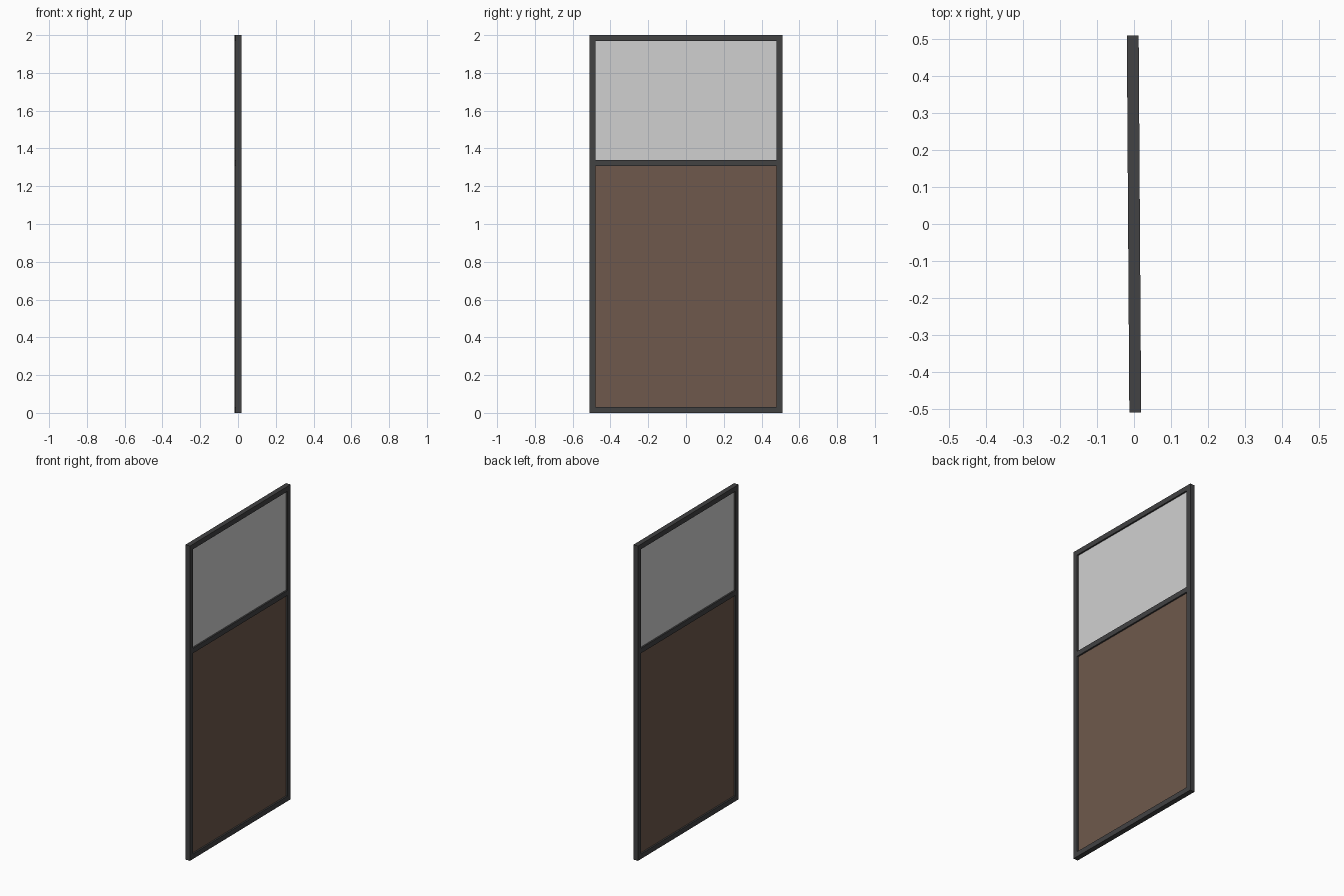
import bpy
import bmesh
from mathutils import Matrix

if "Cube" in bpy.data.objects:
    bpy.data.objects.remove(bpy.data.objects["Cube"])

W, H, T = 1.02, 2.0, 0.032      # panel width, height, square bar size
MID = 1.323                     # centre height of the middle rail
TWIST = Matrix.Rotation(0.0066, 4, 'Z')


def material(name, rgb):
    m = bpy.data.materials.new(name)
    m.diffuse_color = (*rgb, 1.0)
    m.use_nodes = True
    m.node_tree.nodes["Principled BSDF"].inputs["Base Color"].default_value = m.diffuse_color
    return m


def box(name, size, centre, mat):
    bm = bmesh.new()
    bmesh.ops.create_cube(bm, size=1.0)
    bmesh.ops.scale(bm, vec=size, verts=bm.verts)
    bmesh.ops.translate(bm, vec=centre, verts=bm.verts)
    bm.transform(TWIST)
    me = bpy.data.meshes.new(name)
    bm.to_mesh(me)
    bm.free()
    me.materials.append(mat)
    ob = bpy.data.objects.new(name, me)
    bpy.context.collection.objects.link(ob)
    return ob


dark = material("dark_grey_metal", (0.054, 0.054, 0.056))
glass = material("light_grey_glass", (0.63, 0.63, 0.63))
brown = material("brown_board", (0.158, 0.1, 0.072))

# Upright posts
for side, name in ((-1, "left_post"), (1, "right_post")):
    box(name, (T, T, H), (0, side * (W - T) / 2, H / 2), dark)

# Horizontal rails fitted between the posts
for name, z in (("bottom_rail", T / 2), ("middle_rail", MID), ("top_rail", H - T / 2)):
    box(name, (T, W - 2 * T, T), (0, 0, z), dark)

# Recessed infill panels, seen from both sides
for name, lo, hi, mat in (("lower_board", T, MID - T / 2, brown),
                          ("upper_pane", MID + T / 2, H - T, glass)):
    box(name, (0.012, W - 2 * T, hi - lo), (0, 0, (lo + hi) / 2), mat)
